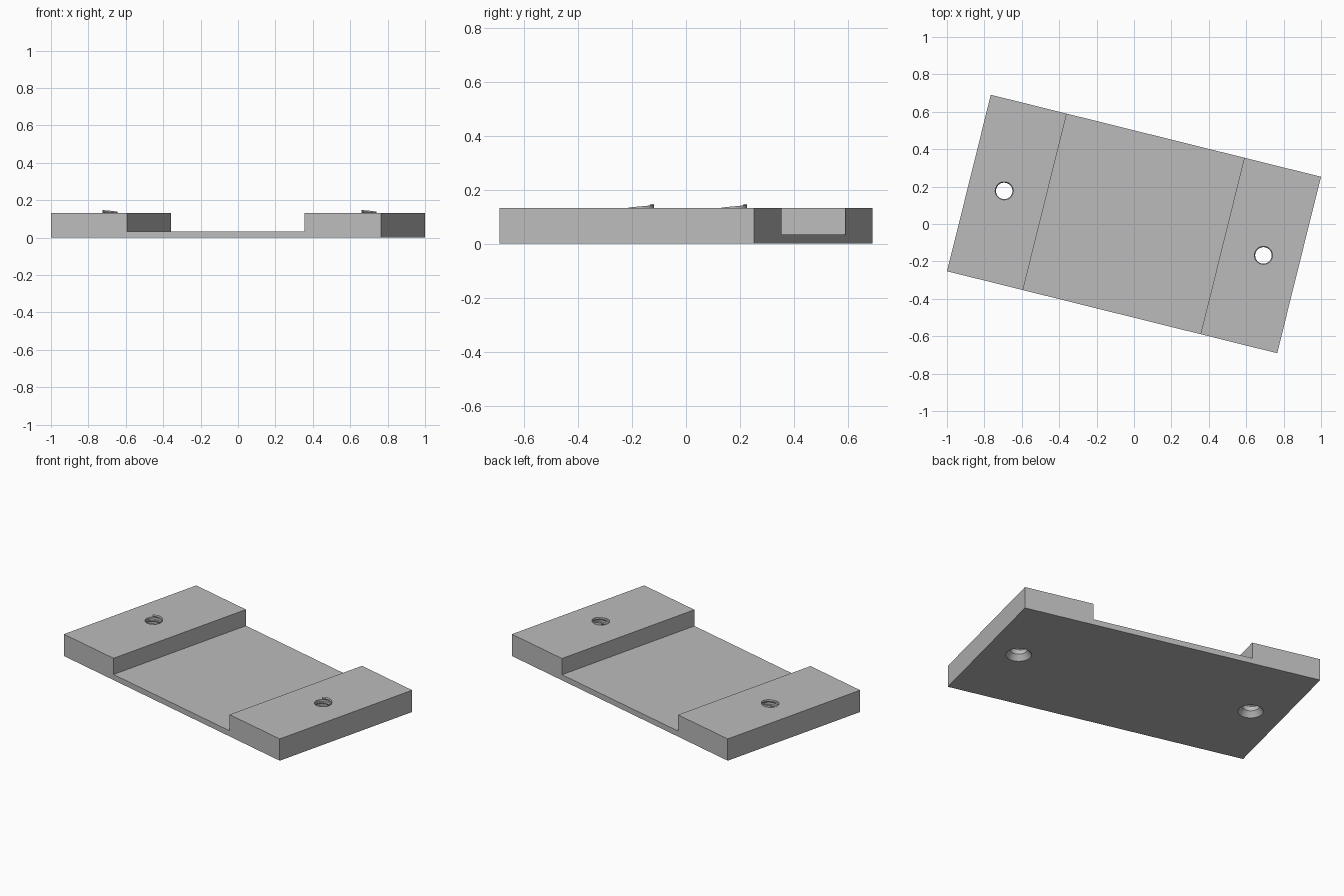
import bpy
import bmesh
from math import cos, sin, radians, tau
from mathutils import Matrix, Vector

if "Cube" in bpy.data.objects:
    bpy.data.objects.remove(bpy.data.objects["Cube"])

LENGTH, WIDTH, HEIGHT, FLOOR = 1.819, 0.972, 0.133, 0.034
TURN = Matrix.Rotation(radians(-13.94), 4, 'Z')
HOLES = {"left": Vector((0.692, -0.168, 0)), "right": Vector((-0.694, 0.177, 0))}
HOLE_R = 0.048

grey = bpy.data.materials.new("plain grey")
grey.use_nodes = True
colour = (0.5, 0.5, 0.5, 1)
grey.diffuse_color = colour
grey.node_tree.nodes["Principled BSDF"].inputs["Base Color"].default_value = colour


def finish(bm, name):
    bmesh.ops.recalc_face_normals(bm, faces=bm.faces)
    mesh = bpy.data.meshes.new(name)
    bm.to_mesh(mesh)
    bm.free()
    mesh.materials.append(grey)
    obj = bpy.data.objects.new(name, mesh)
    bpy.context.collection.objects.link(obj)
    return obj


def select_only(obj):
    bpy.ops.object.select_all(action='DESELECT')
    obj.select_set(True)
    bpy.context.view_layer.objects.active = obj


def skin(rings, name, closed_section=True):
    """Join equal rings of points into a capped tube."""
    bm = bmesh.new()
    loops = [[bm.verts.new(p) for p in ring] for ring in rings]
    n = len(loops[0])
    for a, b in zip(loops, loops[1:]):
        for i in range(n):
            j = (i + 1) % n
            bm.faces.new((a[i], a[j], b[j], b[i]))
    bm.faces.new(loops[0])
    bm.faces.new(loops[-1])
    return finish(bm, name)


def polar(centre, r, angle, z):
    return centre + Vector((r * cos(angle), r * sin(angle), z))


# Base plate: a shallow channel profile swept across the width
half = LENGTH / 2
profile = [(-half, 0), (half, 0), (half, HEIGHT), (0.487, HEIGHT), (0.487, FLOOR),
           (-0.491, FLOOR), (-0.491, HEIGHT), (-half, HEIGHT)]
plate = skin([[TURN @ Vector((x, y, z)) for x, z in profile]
              for y in (-WIDTH / 2, WIDTH / 2)], "channel_plate")

# Countersunk screw holes through both raised ends
for side, centre in HOLES.items():
    stages = [(0.078, -0.01), (0.071, 0), (HOLE_R, 0.032), (HOLE_R, 0.2)]
    cutter = skin([[polar(centre, r, tau * i / 48, z) for i in range(48)]
                   for r, z in stages], "hole_cutter_" + side)
    cutter.hide_render = True
    cut = plate.modifiers.new("screw hole", 'BOOLEAN')
    cut.operation = 'DIFFERENCE'
    cut.solver = 'EXACT'
    cut.object = cutter
    select_only(plate)
    bpy.ops.object.modifier_apply(modifier=cut.name)
    bpy.data.objects.remove(cutter)
select_only(plate)
bpy.ops.object.shade_smooth_by_angle(angle=radians(25))

# Helical threads, with the last turn standing proud of the top face
PITCH, TURNS, STEPS = 0.027, 3.5, 40
section = [(HOLE_R + 0.001, -0.008), (0.044, -0.002), (0.044, 0.002), (HOLE_R + 0.001, 0.008)]
for side, centre in HOLES.items():
    rings = []
    for k in range(int(TURNS * STEPS) + 1):
        back = k / STEPS
        angle, z = radians(130) - tau * back, 0.14 - PITCH * back
        rings.append([polar(centre, r, angle, z + dz) for r, dz in section])
    thread = skin(rings, "screw_thread_" + side)
    select_only(thread)
    bpy.ops.object.shade_smooth_by_angle(angle=radians(25))
